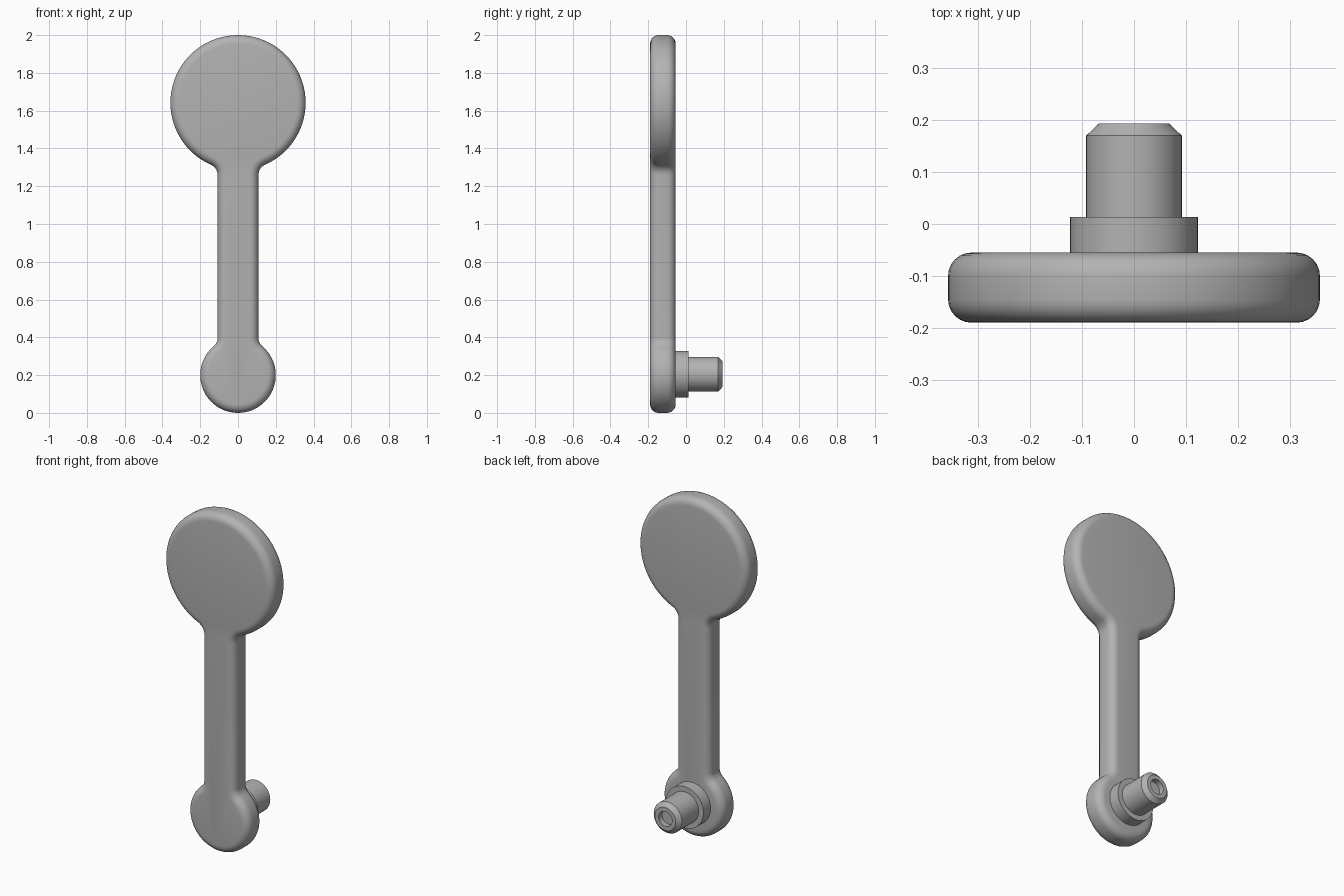
import bpy, bmesh
from math import sin, cos, pi, sqrt, atan2, radians

if "Cube" in bpy.data.objects:
    bpy.data.objects.remove(bpy.data.objects["Cube"], do_unlink=True)

grey = bpy.data.materials.new("plain grey")
grey.use_nodes = True
COLOUR = (0.45, 0.45, 0.45, 1)
grey.diffuse_color = COLOUR
grey.node_tree.nodes["Principled BSDF"].inputs["Base Color"].default_value = COLOUR

FRONT, BACK, EDGE = -0.19, -0.055, 0.045
TOP_R, END_R, NECK, FILLET = 0.358, 0.2, 0.108, 0.06
TOP_Z, END_Z = 2 - TOP_R, END_R
PEG_Z = 0.205


def arc(cx, cz, r, a, b, n):
    return [(cx + r * cos(a + (b - a) * i / n), cz + r * sin(a + (b - a) * i / n))
            for i in range(n + 1)]


def outline(d):
    """Closed handle outline, shrunk inward by d."""
    fx = NECK + FILLET
    up = sqrt((END_R + FILLET) ** 2 - fx ** 2)
    down = sqrt((TOP_R + FILLET) ** 2 - fx ** 2)
    a, b = atan2(up, fx), atan2(down, fx)
    f = FILLET + d
    half = arc(0, END_Z, END_R - d, -pi / 2, a, 24)
    half += arc(fx, END_Z + up, f, a + pi, pi, 8)[1:]
    half += arc(fx, TOP_Z - down, f, pi, pi - b, 8)
    half += arc(0, TOP_Z, TOP_R - d, -b, pi / 2, 36)[1:]
    return half + [(-x, z) for x, z in half[-2:0:-1]]


def skin(name, rings, angle):
    """Join a row of equal rings and close both ends."""
    bm = bmesh.new()
    loops = [[bm.verts.new(p) for p in ring] for ring in rings]
    n = len(loops[0])
    for lo, hi in zip(loops, loops[1:]):
        for i in range(n):
            j = (i + 1) % n
            bm.faces.new((lo[i], lo[j], hi[j], hi[i]))
    bm.faces.new(loops[0])
    bm.faces.new(loops[-1])
    bmesh.ops.recalc_face_normals(bm, faces=bm.faces)
    mesh = bpy.data.meshes.new(name)
    bm.to_mesh(mesh)
    bm.free()
    mesh.materials.append(grey)
    ob = bpy.data.objects.new(name, mesh)
    bpy.context.collection.objects.link(ob)
    bpy.ops.object.select_all(action="DESELECT")
    ob.select_set(True)
    bpy.context.view_layer.objects.active = ob
    bpy.ops.object.shade_smooth_by_angle(angle=radians(angle))
    return ob


# Flat handle with a round head, a round foot and rolled edges
steps = [i * pi / 12 for i in range(7)]
section = [(FRONT + EDGE * (1 - cos(t)), EDGE * (1 - sin(t))) for t in steps]
section += [(BACK - EDGE * (1 - cos(t)), EDGE * (1 - sin(t))) for t in reversed(steps)]
skin("handle", [[(x, y, z) for x, z in outline(d)] for y, d in section], 30)

# Collar and chamfered peg with a shallow hole in its end
profile = [(0.123, BACK - 0.02), (0.123, 0.013), (0.092, 0.013), (0.092, 0.17),
           (0.068, 0.193), (0.044, 0.193), (0.044, 0.16)]
skin("peg", [[(x, y, z) for x, z in arc(0, PEG_Z, r, 0, 2 * pi, 48)[:-1]]
             for r, y in profile], 30)
